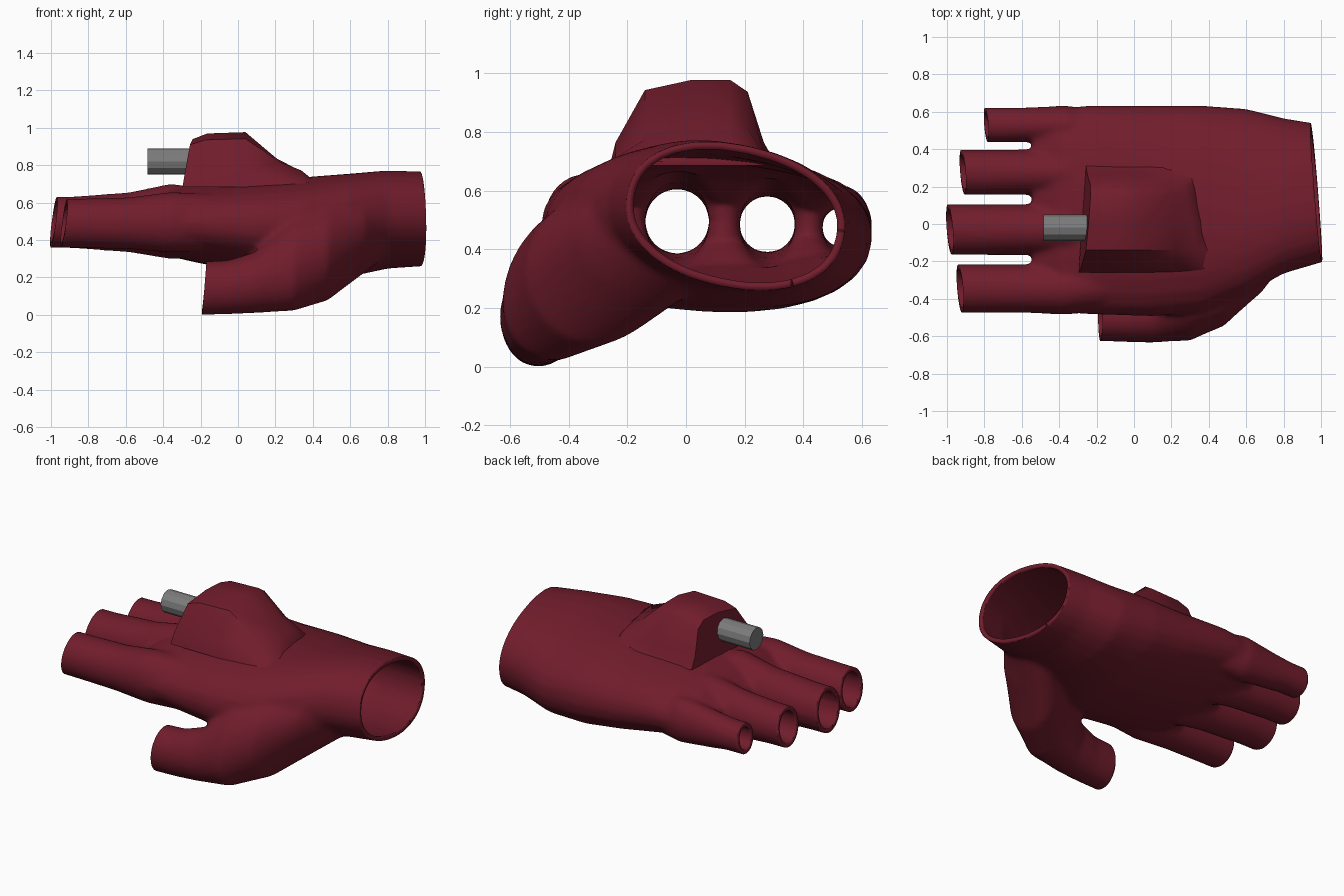
import bpy, bmesh
from math import sin, cos, pi, copysign
from mathutils import Vector

if "Cube" in bpy.data.objects:
    bpy.data.objects.remove(bpy.data.objects["Cube"])


def material(name, rgb):
    mat = bpy.data.materials.new(name)
    mat.diffuse_color = (*rgb, 1)
    mat.use_nodes = True
    mat.node_tree.nodes["Principled BSDF"].inputs["Base Color"].default_value = mat.diffuse_color
    return mat


red = material("dark_red", (0.165, 0.012, 0.025))
grey = material("dark_grey", (0.2, 0.2, 0.2))


def loft(bm, rings):
    """Closed skin through a list of equal-length point rings."""
    loops = [[bm.verts.new(p) for p in r] for r in rings]
    n = len(loops[0])
    faces = [bm.faces.new(loops[0]), bm.faces.new(loops[-1])]
    for a, b in zip(loops, loops[1:]):
        for i in range(n):
            j = (i + 1) % n
            faces.append(bm.faces.new((a[i], a[j], b[j], b[i])))
    bmesh.ops.recalc_face_normals(bm, faces=faces)


def oval(x, y, z, a, b, tilt=0, power=2.0, n=28):
    """Tilted (super)ellipse in the plane x = const."""
    pts = []
    for i in range(n):
        c, s = cos(2 * pi * i / n), sin(2 * pi * i / n)
        u = a * copysign(abs(c) ** (2 / power), c)
        v = b * copysign(abs(s) ** (2 / power), s)
        pts.append((x, y + u * cos(tilt) - v * sin(tilt),
                    z + u * sin(tilt) + v * cos(tilt)))
    return pts


def make_object(name, bm, mat):
    me = bpy.data.meshes.new(name)
    bm.to_mesh(me)
    bm.free()
    ob = bpy.data.objects.new(name, me)
    bpy.context.collection.objects.link(ob)
    me.materials.append(mat)
    return ob


def shade(ob, angle):
    bpy.ops.object.select_all(action='DESELECT')
    ob.select_set(True)
    bpy.context.view_layer.objects.active = ob
    bpy.ops.object.shade_smooth_by_angle(angle=angle)


bm = bmesh.new()

# palm and wrist: x, y, z, half width, half height, tilt
palm = [(-0.54, .07, .49, .52, .08, 0), (-0.40, .075, .49, .55, .17, 0),
        (-0.2, .075, .49, .56, .215, 0), (0.1, .07, .47, .565, .25, -.03),
        (0.35, .08, .46, .555, .275, -.05), (0.6, .12, .48, .50, .265, -.15),
        (0.8, .15, .51, .42, .25, -.2), (1.1, .17, .515, .35, .238, -.22)]
loft(bm, [oval(*s, power=2.2) for s in palm])

# thumb and its muscle
thumb = [(-.28, -.505, .14, .12, .143, 0), (-.05, -.5, .148, .13, .145, 0),
         (.1, -.485, .175, .15, .165, -.1), (.3, -.405, .285, .205, .275, -.45),
         (.48, -.3, .335, .245, .26, -.35), (.68, -.12, .435, .25, .205, -.2),
         (.85, .05, .5, .2, .15, 0)]
loft(bm, [oval(*s) for s in thumb])

# fingers: tip x, y, z, radius, knuckle height factor
fingers = [(-.93, -.345, .49, .13, 1.25), (-.985, -.03, .495, .135, 1.5),
           (-.915, .277, .485, .121, 1.5), (-.79, .53, .475, .093, 1.5)]
for x, y, z, r, k in fingers:
    loft(bm, [oval(x - .1, y, z, r, r), oval(x + .1, y, z, r, r * 1.02),
              oval(-.58, y, z, r, r * (1 + k) / 2.1),
              oval(-.36, y, z + .005, r + .01, r * k),
              oval(-.05, y * .9, z, r, r * 1.2)])

# fuse everything into one smooth skin
glove = make_object("glove", bm, red)
m = glove.modifiers.new("fuse", 'REMESH')
m.mode, m.voxel_size = 'VOXEL', 0.015
m = glove.modifiers.new("soften", 'SMOOTH')
m.factor, m.iterations = 0.5, 12
deps = bpy.context.evaluated_depsgraph_get()
skin = bpy.data.meshes.new_from_object(glove.evaluated_get(deps))
glove.modifiers.clear()

# cut open the fingers, thumb and wrist
bm = bmesh.new()
bm.from_mesh(skin)


def cut(point, normal, inside):
    point, normal = Vector(point), Vector(normal).normalized()
    faces = [f for f in bm.faces if inside(f.calc_center_median())]
    geom = set(faces)
    for f in faces:
        geom.update(f.edges)
        geom.update(f.verts)
    bmesh.ops.bisect_plane(bm, geom=list(geom), dist=1e-5,
                           plane_co=point, plane_no=normal)
    gone = []
    for f in bm.faces:
        c = f.calc_center_median()
        if inside(c) and (c - point).dot(normal) > 0:
            gone.append(f)
    bmesh.ops.delete(bm, geom=gone, context='FACES')


for x, y, z, r, k in fingers:
    cut((x, y, z), (-1, -.08, .12),
        lambda c: c.x < -.6 and abs(c.y - y) < r + .014)
cut((-.18, -.5, .14), (-1, 0, .08),
    lambda c: c.x < -.02 and c.z < .31 and c.y < -.34)
cut((.975, .17, .5), (1, .085, .04), lambda c: c.x > .8)
bm.to_mesh(glove.data)
bm.free()
m = glove.modifiers.new("cloth_thickness", 'SOLIDIFY')
m.thickness, m.offset = 0.026, -1
shade(glove, 0.7)

# housing on the back of the hand: arch profile swept along x
arch = [(-.26, 0), (-.24, .27), (-.14, .88), (.02, 1), (.15, 1),
        (.21, .86), (.265, .27), (.31, 0)]
stations = [(-.285, .94, .07, .035), (-.19, .97, .05, .02),
            (.04, .977, 0, 0), (.22, .835, -.1, 0), (.33, .785, -.2, 0),
            (.42, .70, -.25, 0)]
base = .685
bm = bmesh.new()
loft(bm, [[(x + yaw * (y + .1) + lean * h, y, base + h * (top - base))
           for y, h in arch] for x, top, yaw, lean in stations])
housing = make_object("housing", bm, red)
shade(housing, 0.8)

# nozzle
bm = bmesh.new()
loft(bm, [oval(x, -.02, .82, .07, .07, n=12) for x in (-.485, -.22)])
nozzle = make_object("nozzle", bm, grey)
shade(nozzle, 0.4)
